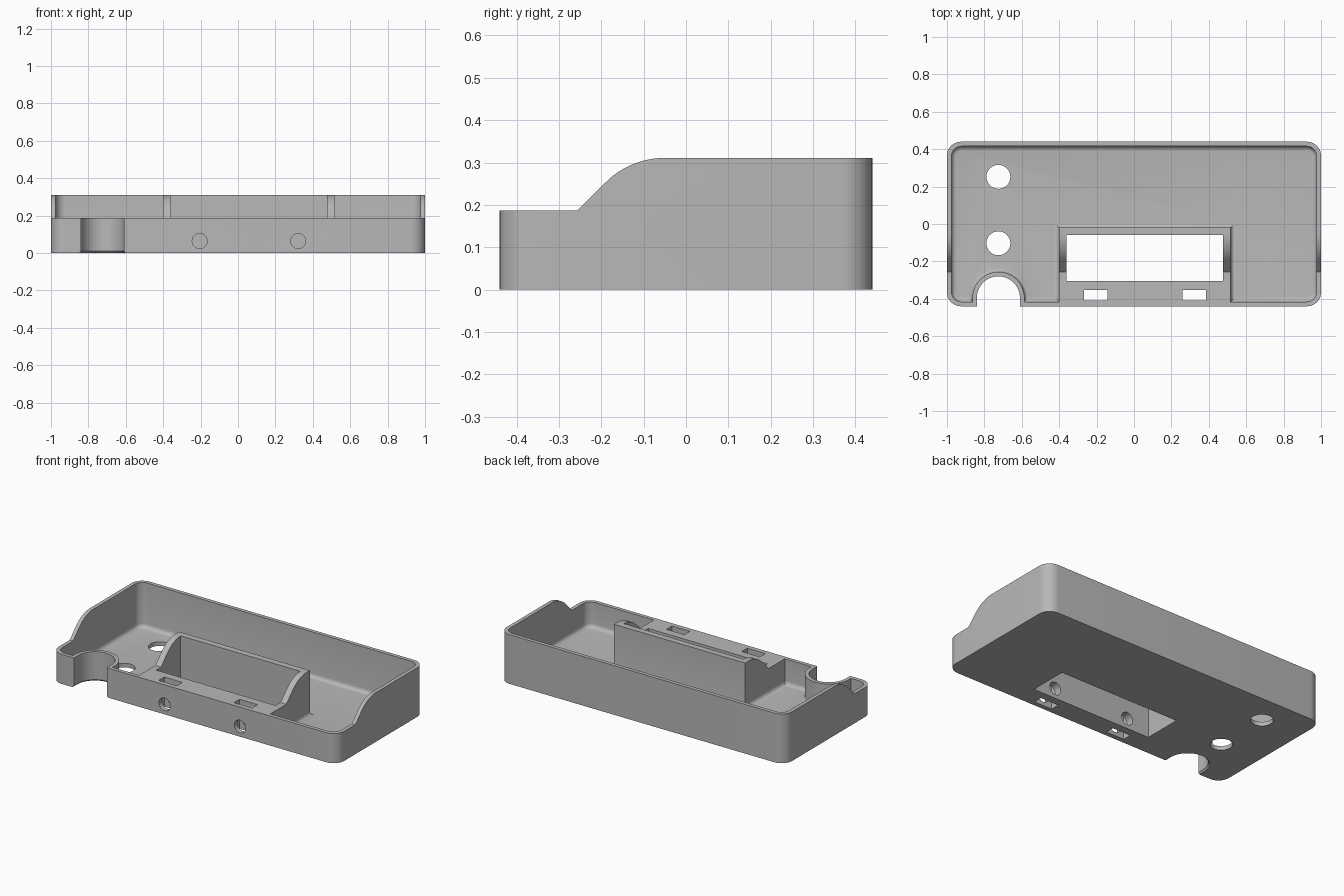
import bpy, bmesh, math
from mathutils import Matrix

cube = bpy.data.objects.get("Cube")
if cube:
    bpy.data.objects.remove(cube, do_unlink=True)

FLOOR, WALL, FILLET, TOP, RIM = 0.026, 0.024, 0.025, 0.311, 0.187
NOTCH_X, NOTCH_Y, NOTCH_R = -0.725, -0.395, 0.115


def rounded_rect(x0, x1, y0, y1, r, seg=10):
    """Counter-clockwise outline with round corners; r = 0 gives sharp ones."""
    if r <= 0:
        return [(x0, y0), (x1, y0), (x1, y1), (x0, y1)]
    pts = []
    centres = [(x1 - r, y1 - r), (x0 + r, y1 - r), (x0 + r, y0 + r), (x1 - r, y0 + r)]
    for i, (cx, cy) in enumerate(centres):
        for k in range(seg + 1):
            a = math.pi / 2 * (i + k / seg)
            pts.append((cx + r * math.cos(a), cy + r * math.sin(a)))
    return pts


def arch(r, seg=32):
    """U-shaped outline, open towards the front."""
    pts = [(NOTCH_X - r, -0.7), (NOTCH_X + r, -0.7)]
    for k in range(seg + 1):
        a = math.pi * k / seg
        pts.append((NOTCH_X + r * math.cos(a), NOTCH_Y + r * math.sin(a)))
    return pts


def loft(name, levels, matrix=None):
    """Closed solid through (outline, height) levels."""
    bm = bmesh.new()
    rings = [[bm.verts.new((x, y, z)) for x, y in outline] for outline, z in levels]
    n = len(rings[0])
    for low, high in zip(rings, rings[1:]):
        for i in range(n):
            j = (i + 1) % n
            bm.faces.new((low[i], low[j], high[j], high[i]))
    bm.faces.new(rings[0][::-1])
    bm.faces.new(rings[-1])
    if matrix:
        bm.transform(matrix)
    bmesh.ops.recalc_face_normals(bm, faces=bm.faces)
    mesh = bpy.data.meshes.new(name)
    bm.to_mesh(mesh)
    bm.free()
    obj = bpy.data.objects.new(name, mesh)
    bpy.context.collection.objects.link(obj)
    return obj


def subtract(target, cutter):
    """Cut one solid from another, then discard the cutter."""
    mod = target.modifiers.new("cut", 'BOOLEAN')
    mod.operation = 'DIFFERENCE'
    mod.solver = 'EXACT'
    mod.object = cutter
    bpy.ops.object.select_all(action='DESELECT')
    target.select_set(True)
    bpy.context.view_layer.objects.active = target
    bpy.ops.object.modifier_apply(modifier=mod.name)
    bpy.data.objects.remove(cutter, do_unlink=True)


def box(name, x0, x1, y0, y1, z0, z1):
    outline = rounded_rect(x0, x1, y0, y1, 0)
    return loft(name, [(outline, z0), (outline, z1)])


def cylinder(name, r, length, matrix):
    outline = rounded_rect(-r, r, -r, r, r * 0.9999, 8)
    return loft(name, [(outline, 0), (outline, length)], matrix)


# Fillet steps where walls meet the floor: (sideways offset, height)
steps = []
for k in range(6):
    t = math.pi / 2 * k / 5
    steps.append((FILLET * (1 - math.sin(t)), FLOOR + FILLET * (1 - math.cos(t))))

# Outer shell
outer = rounded_rect(-1, 1, -0.44, 0.44, 0.075)
body = loft("enclosure_tray", [(outer, 0), (outer, TOP)])


# Interior hollow, leaving the window frame and the notch wall standing
def inside(offset):
    d = WALL + offset
    return rounded_rect(d - 1, 1 - d, d - 0.44, 0.44 - d, 0.078 - d)


def frame(offset):
    return rounded_rect(-0.4 - offset, 0.517 + offset, -0.7, -0.02 + offset, 0)


def notch_wall(offset):
    return arch(NOTCH_R + WALL + offset * 0.6)


hollow = loft("hollow", [(inside(o), z) for o, z in steps] + [(inside(0), 0.4)])
for name, shape in (("frame", frame), ("notch_wall", notch_wall)):
    levels = [(shape(FILLET), 0)] + [(shape(o), z) for o, z in steps]
    subtract(hollow, loft(name, levels + [(shape(0), 0.5)]))
subtract(body, hollow)

# Lowered front rim with a curved rise to the full height
R = 0.198
profile = [(-0.7, 0.5), (-0.7, RIM), (-0.256, RIM)]
for k in range(13):
    a = math.radians(135 - 45 * k / 12)
    profile.append((-0.05 + R * math.cos(a), TOP - R + R * math.sin(a)))
profile[-1] = (-0.05, TOP + 0.0002)
profile.append((-0.05, 0.5))
to_side = Matrix(((0, 0, 1, 0), (1, 0, 0, 0), (0, 1, 0, 0), (0, 0, 0, 1)))
subtract(body, loft("rim_cut", [(profile, -1.2), (profile, 1.2)], to_side))

# Front notch with a slight flare at the bottom
subtract(body, loft("notch", [(arch(NOTCH_R + 0.014), -0.004), (arch(NOTCH_R), 0.01),
                              (arch(NOTCH_R), 0.5)]))

# Display window and the two slots behind the front face
subtract(body, box("window", -0.36, 0.477, -0.304, -0.06, -0.1, 0.5))
for x in (-0.205, 0.322):
    subtract(body, box("slot", x - 0.063, x + 0.063, -0.41, -0.354, -0.1, 0.5))
    subtract(body, cylinder("screw_hole", 0.04, 0.45,
                            Matrix.Translation((x, -0.2, 0.064)) @ Matrix.Rotation(math.pi / 2, 4, 'X')))

# Round holes in the floor
for y in (0.252, -0.103):
    subtract(body, cylinder("floor_hole", 0.064, 0.3, Matrix.Translation((NOTCH_X, y, -0.1))))

# Plain grey plastic
mat = bpy.data.materials.new("grey_plastic")
mat.use_nodes = True
colour = (0.48, 0.48, 0.48, 1)
mat.diffuse_color = colour
mat.node_tree.nodes["Principled BSDF"].inputs["Base Color"].default_value = colour
body.data.materials.clear()
body.data.materials.append(mat)
for poly in body.data.polygons:
    poly.material_index = 0
bpy.ops.object.select_all(action='DESELECT')
body.select_set(True)
bpy.context.view_layer.objects.active = body
bpy.ops.object.shade_smooth_by_angle(angle=math.radians(30))
